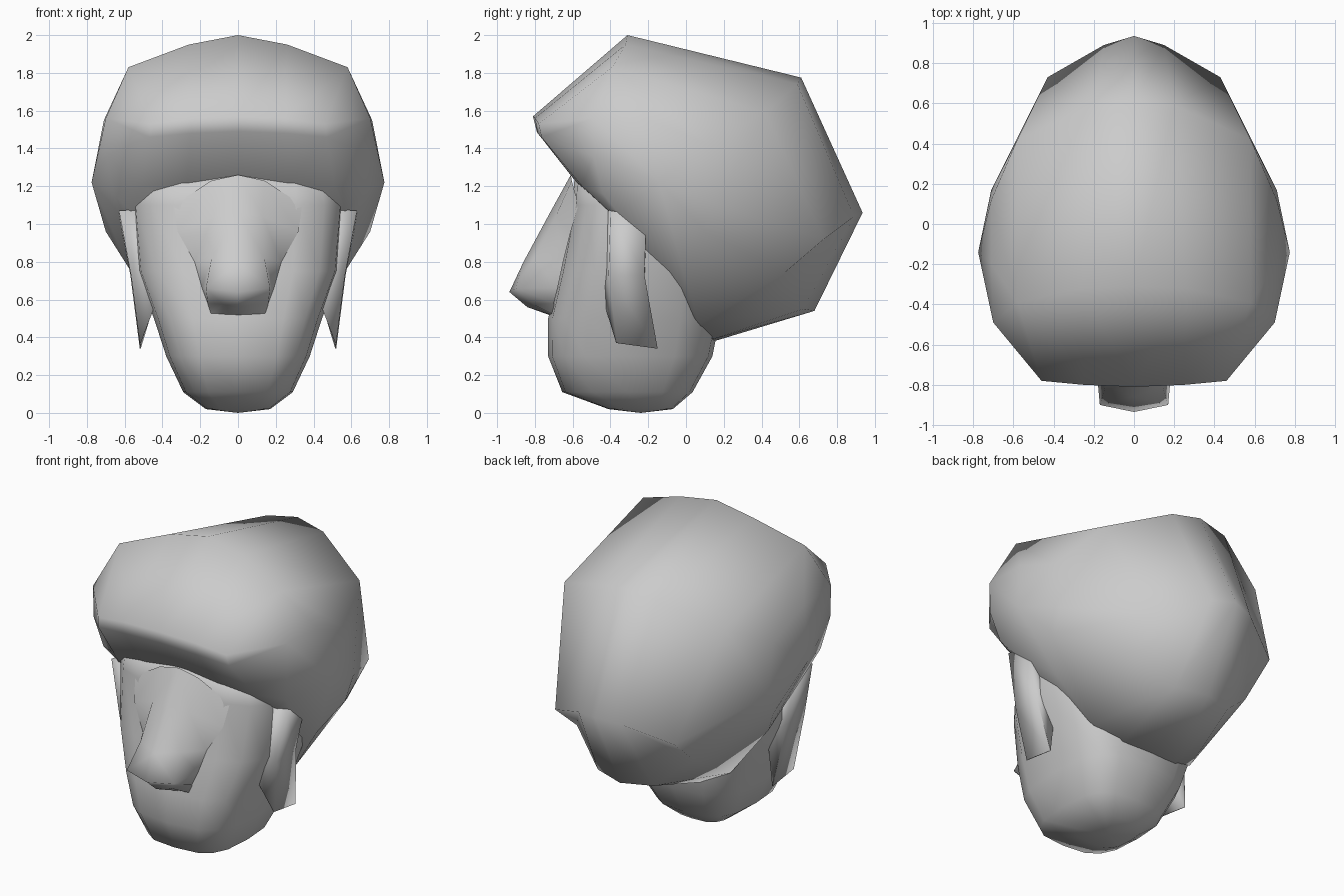
import bpy, bmesh, math

if "Cube" in bpy.data.objects:
    bpy.data.objects.remove(bpy.data.objects["Cube"])


def make(name, verts, faces, mirror=False):
    me = bpy.data.meshes.new(name)
    me.from_pydata(verts, [], faces)
    bm = bmesh.new()
    bm.from_mesh(me)
    bmesh.ops.recalc_face_normals(bm, faces=bm.faces)
    for f in bm.faces:
        f.smooth = True
    bm.to_mesh(me)
    bm.free()
    ob = bpy.data.objects.new(name, me)
    bpy.context.collection.objects.link(ob)
    if mirror:
        m = ob.modifiers.new("mirror", 'MIRROR')
        m.merge_threshold = 0.002
    return ob


def loft(loops, closed=True, pole=None, start=None):
    """Bridge equal-length loops, optionally closing the ends with points."""
    n = len(loops[0])
    verts = [p for l in loops for p in l]
    k = n if closed else n - 1
    faces = []
    for r in range(len(loops) - 1):
        for i in range(k):
            j = (i + 1) % n
            faces.append((r*n+i, r*n+j, (r+1)*n+j, (r+1)*n+i))
    if pole:
        b = (len(loops) - 1) * n
        verts.append(pole)
        faces += [(b+i, b+(i+1) % n, len(verts)-1) for i in range(k)]
    if start:
        verts.append(start)
        faces += [((i+1) % n, i, len(verts)-1) for i in range(k)]
    return verts, faces


# Hair: side profile loops from the centre line out to the side pole
centre = [(-.81, 1.57), (-.31, 2.0), (.61, 1.775), (.935, 1.06), (.68, .54),
          (.15, .38), (-.42, 1.08), (-.575, 1.24), (-.79, 1.49)]
hair = [
    [(0, y, z) for y, z in centre],
    [(.25, -.80, 1.56), (.26, -.32, 1.95), (.20, .59, 1.74), (.15, .89, 1.04),
     (.20, .62, .55), (.20, .14, .39), (.25, -.42, 1.07), (.27, -.58, 1.22), (.25, -.785, 1.48)],
    [(.46, -.78, 1.53), (.58, -.39, 1.83), (.58, .42, 1.59), (.43, .73, .92),
     (.42, .52, .74), (.37, .07, .47), (.57, -.41, 1.07), (.51, -.55, 1.20), (.47, -.765, 1.46)],
    [(.70, -.49, 1.56), (.71, -.20, 1.55), (.71, .12, 1.42), (.71, .17, 1.10),
     (.70, .10, .96), (.58, -.02, .77), (.63, -.36, 1.06), (.66, -.44, 1.16), (.695, -.49, 1.36)],
]
make("hair", *loft(hair, pole=(.775, -.14, 1.22)), mirror=True)


# Face and jaw: stacked rounded-box rings
def ring(z, front, back, w, n=16, power=.64):
    pts = []
    for i in range(n):
        a = 2 * math.pi * i / n
        c, s = math.cos(a), math.sin(a)
        pts.append((w * math.copysign(abs(c)**power, c),
                    (front+back)/2 + (back-front)/2 * math.copysign(abs(s)**power, s), z))
    return pts


levels = [(1.25, -.59, .10, .55), (1.10, -.60, .12, .57), (.75, -.67, .17, .54),
          (.50, -.73, .18, .445), (.30, -.73, .14, .38), (.11, -.655, .035, .29),
          (.02, -.41, -.07, .17)]
make("face", *loft([ring(*l) for l in levels], pole=(0, -.24, 0), start=(0, -.25, 1.25)))

# Nose: cross-sections from the brow down to the underside
nose = [
    [(0, -.61, 1.26), (.14, -.605, 1.23), (.34, -.57, 1.10)],
    [(0, -.72, 1.06), (.13, -.69, 1.04), (.32, -.61, .96)],
    [(0, -.86, .80), (.14, -.80, .82), (.23, -.65, .80)],
    [(0, -.935, .64), (.17, -.90, .66), (.19, -.68, .66)],
    [(0, -.84, .56), (.08, -.81, .575), (.16, -.70, .58)],
    [(0, -.70, .51), (.08, -.70, .515), (.15, -.70, .52)],
]
make("nose", *loft(nose, closed=False), mirror=True)

# Sideburns: slabs that taper to a slanted lower edge
burn = [
    [(.50, -.42, 1.08), (.63, -.40, 1.07), (.63, -.21, 1.04), (.50, -.17, 1.0)],
    [(.42, -.445, .62), (.565, -.41, .72), (.57, -.22, .73), (.43, -.22, .62)],
    [(.515, -.37, .37), (.52, -.365, .37), (.52, -.15, .34), (.515, -.15, .34)],
]
v, f = loft(burn)
f += [(0, 1, 2, 3), (8, 9, 10, 11)]
make("sideburns", v, f, mirror=True)
